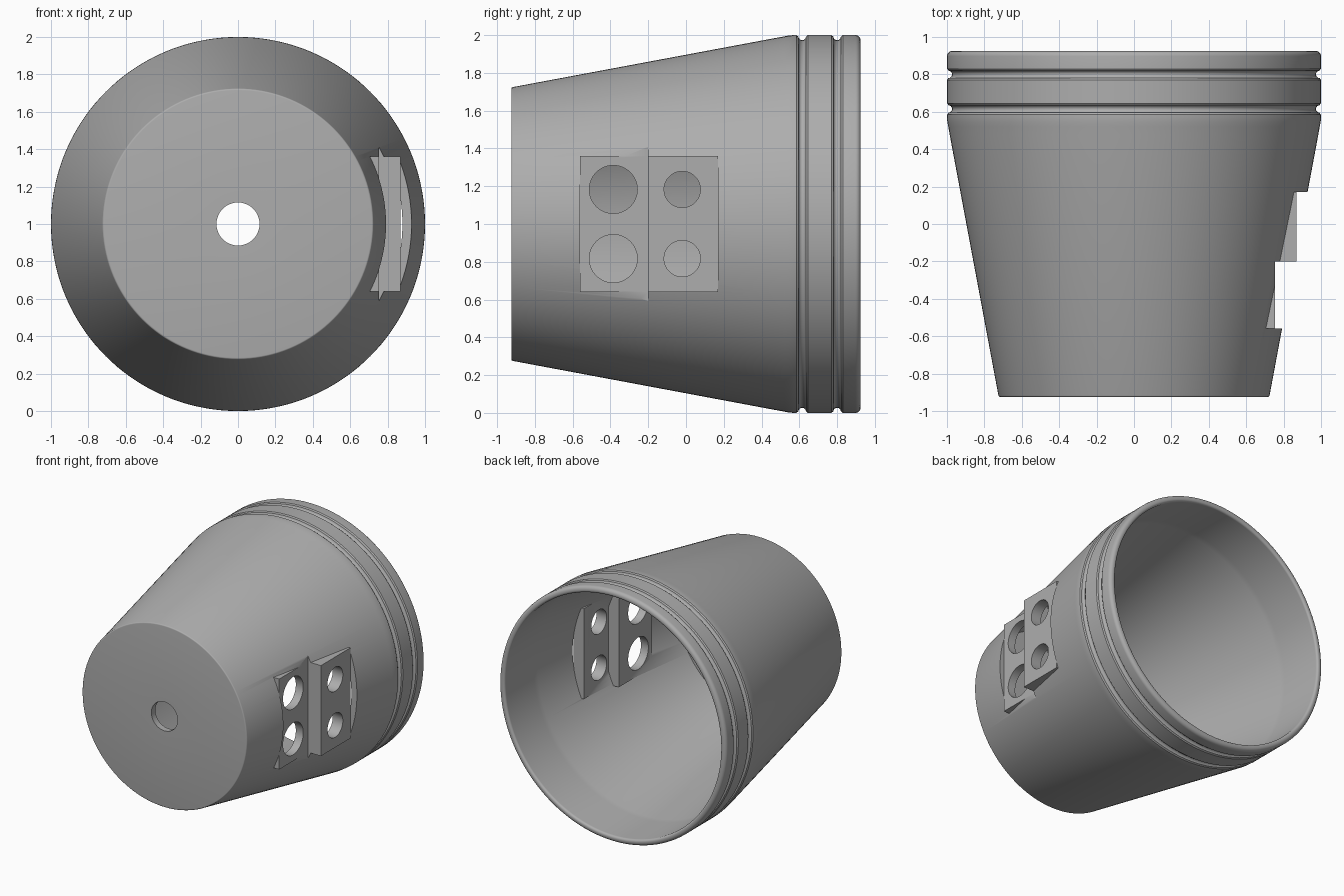
import bpy, bmesh, math
from mathutils import Matrix, Vector

if "Cube" in bpy.data.objects:
    bpy.data.objects.remove(bpy.data.objects["Cube"])

grey = bpy.data.materials.new("light_grey")
grey.use_nodes = True
colour = (0.42, 0.42, 0.42, 1)
grey.diffuse_color = colour
grey.node_tree.nodes["Principled BSDF"].inputs["Base Color"].default_value = colour


def add_object(name, bm):
    bmesh.ops.recalc_face_normals(bm, faces=bm.faces)
    mesh = bpy.data.meshes.new(name)
    bm.to_mesh(mesh)
    bm.free()
    mesh.materials.append(grey)
    obj = bpy.data.objects.new(name, mesh)
    bpy.context.collection.objects.link(obj)
    return obj


def box(name, x, y, half_z):
    bm = bmesh.new()
    size = (x[1] - x[0], y[1] - y[0], 2 * half_z)
    centre = (sum(x) / 2, sum(y) / 2, 1)
    bmesh.ops.create_cube(bm, size=1, matrix=Matrix.Translation(centre) @ Matrix.Diagonal((*size, 1)))
    return add_object(name, bm)


def drill(name, y, z, radius):
    bm = bmesh.new()
    place = Matrix.Translation((0.75, y, z)) @ Matrix.Rotation(math.pi / 2, 4, "Y")
    bmesh.ops.create_cone(bm, cap_ends=True, segments=64, radius1=radius, radius2=radius,
                          depth=0.5, matrix=place)
    return add_object(name, bm)


def arc(r, y, radius, start, end, steps=6):
    # Points of a rounded corner or groove in (radius, length) space
    for i in range(steps + 1):
        a = math.radians(start + (end - start) * i / steps)
        yield r + radius * math.cos(a), y + radius * math.sin(a)


# Cup profile: outside from the drain hole to the rim, then back along the inside
FRONT, BACK, WALL = -0.925, 0.925, 0.045
profile = [(0.115, FRONT)]
profile += arc(0.715, FRONT + 0.01, 0.01, -90, -10, 4)
profile += [(0.985, 0.475), (0.993, 0.52), (0.998, 0.545), (1, 0.57)]
for groove in (0.615, 0.80):
    profile += [(1, groove - 0.03), (0.995, groove - 0.025)]
    profile += arc(0.993, groove, 0.02, 270, 90, 8)
    profile += [(0.995, groove + 0.025), (1, groove + 0.03)]
profile += arc(0.972, BACK - 0.028, 0.028, 0, 90)
profile += arc(0.968, BACK - 0.018, 0.018, 90, 180)
profile += [(0.95, 0.56), (0.945, 0.52), (0.682, FRONT + 0.05), (0.115, FRONT + 0.05)]

bm = bmesh.new()
verts = [bm.verts.new((r, y, 1)) for r, y in profile]
edges = [bm.edges.new((verts[i - 1], verts[i])) for i in range(len(verts))]
bmesh.ops.spin(bm, geom=verts + edges, cent=(0, 0, 1), axis=(0, 1, 0),
               angle=math.tau, steps=144, use_merge=True)
bmesh.ops.remove_doubles(bm, verts=bm.verts, dist=0.0001)
cup = add_object("cup", bm)


def combine(tool, operation):
    mod = cup.modifiers.new(tool.name, "BOOLEAN")
    mod.operation = operation
    mod.solver = "EXACT"
    mod.object = tool
    bpy.ops.object.modifier_apply(modifier=mod.name)
    bpy.data.objects.remove(tool)


bpy.ops.object.select_all(action="DESELECT")
cup.select_set(True)
bpy.context.view_layer.objects.active = cup

# Stepped flats cut into the side wall
STEP, LOW, HIGH = -0.2, 0.755, 0.87
combine(box("low_cut", (LOW, 1.3), (-0.56, STEP), 0.8), "DIFFERENCE")
combine(box("high_cut", (HIGH, 1.3), (STEP, 0.17), 0.8), "DIFFERENCE")

# Mounting plates behind the flats, joined by a riser
combine(box("low_plate", (0.69, LOW), (-0.56, STEP + 0.06), 0.36), "UNION")
combine(box("riser", (0.72, 0.82), (STEP, STEP + 0.06), 0.36), "UNION")
combine(box("high_plate", (0.78, HIGH), (STEP, 0.17), 0.36), "UNION")

# Two pairs of plate holes
for y, radius in ((-0.385, 0.127), (-0.02, 0.096)):
    for side in (-1, 1):
        combine(drill("plate_hole", y, 1 + side * 0.183, radius), "DIFFERENCE")

bpy.ops.object.shade_smooth_by_angle(angle=math.radians(30))
